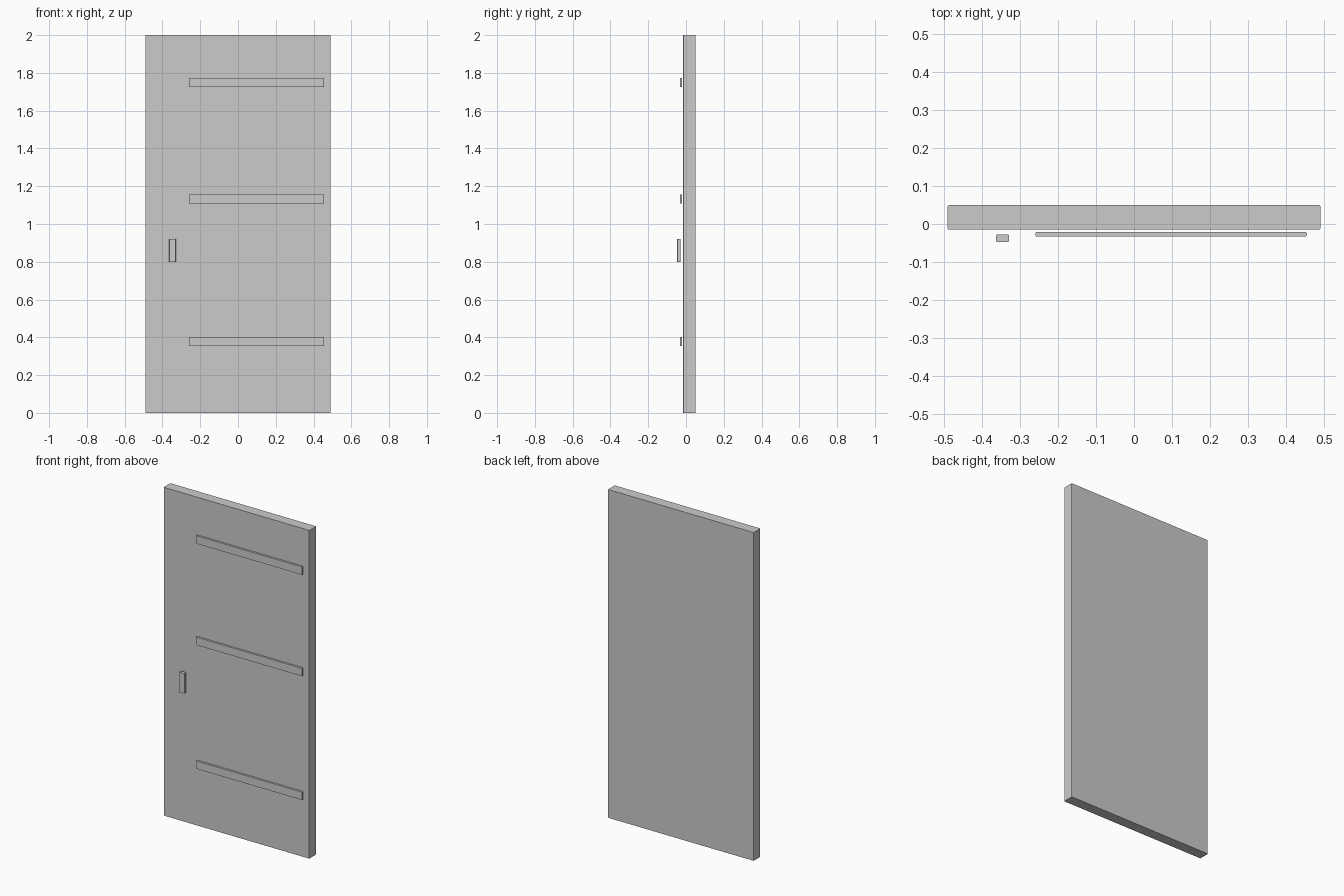
import bpy
import bmesh

cube = bpy.data.objects.get("Cube")
if cube:
    bpy.data.objects.remove(cube, do_unlink=True)

GREY = (0.6, 0.6, 0.6, 1)
mat = bpy.data.materials.new("plain_grey")
mat.use_nodes = True
mat.diffuse_color = GREY
mat.node_tree.nodes["Principled BSDF"].inputs["Base Color"].default_value = GREY


def slab(name, x, y, z, radius):
    """Box between the given ranges, with its upright edges softened."""
    bm = bmesh.new()
    bmesh.ops.create_cube(bm, size=1)
    for v in bm.verts:
        for i, (low, high) in enumerate((x, y, z)):
            v.co[i] = high if v.co[i] > 0 else low
    upright = [e for e in bm.edges
               if abs(e.verts[0].co.z - e.verts[1].co.z) > 0.001]
    bmesh.ops.bevel(bm, geom=upright, offset=radius, segments=2,
                    profile=0.5, affect='EDGES')
    mesh = bpy.data.meshes.new(name)
    bm.to_mesh(mesh)
    bm.free()
    mesh.materials.append(mat)
    obj = bpy.data.objects.new(name, mesh)
    bpy.context.collection.objects.link(obj)
    return obj


# Door leaf
slab("door_panel", (-0.491, 0.491), (-0.015, 0.05), (0, 2), 0.003)

# Horizontal trim strips, held just off the front of the leaf
for label, mid in (("lower", 0.378), ("middle", 1.132), ("upper", 1.75)):
    slab(label + "_strip", (-0.26, 0.456), (-0.033, -0.021),
         (mid - 0.024, mid + 0.024), 0.004)

# Upright handle
slab("handle", (-0.364, -0.329), (-0.047, -0.028), (0.798, 0.92), 0.003)
